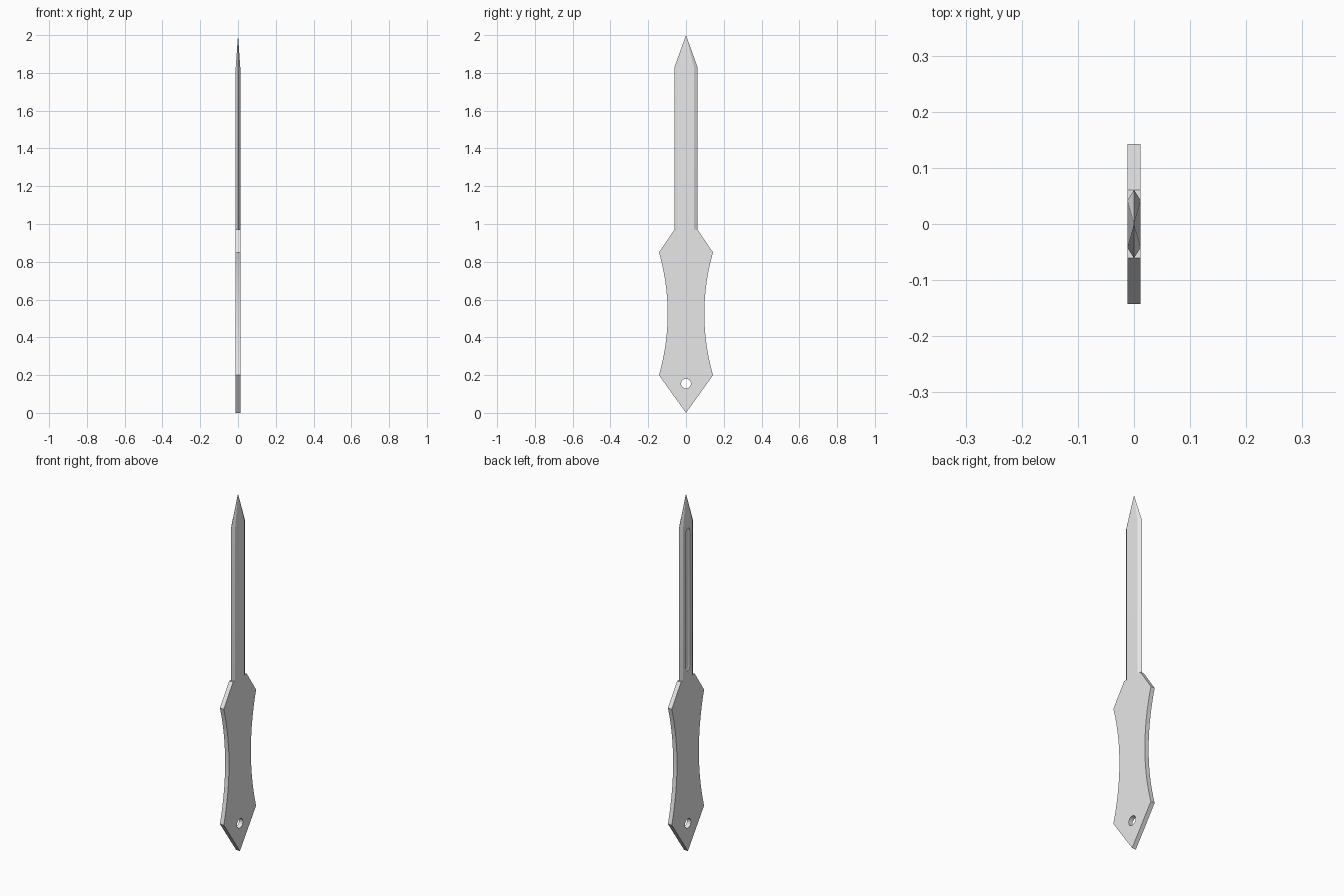
import bpy
import bmesh
from math import pi
from mathutils import Matrix

cube = bpy.data.objects.get("Cube")
if cube:
    bpy.data.objects.remove(cube, do_unlink=True)

HALF = 0.012          # half thickness of the flat stock
SHOULDER = 0.97       # where handle meets blade

# One plain metal colour
steel = bpy.data.materials.new("grey steel")
steel.use_nodes = True
steel.diffuse_color = (0.8, 0.8, 0.8, 1)
steel.node_tree.nodes["Principled BSDF"].inputs["Base Color"].default_value = (0.8, 0.8, 0.8, 1)


def make_object(name, bm):
    bmesh.ops.recalc_face_normals(bm, faces=bm.faces)
    mesh = bpy.data.meshes.new(name)
    bm.to_mesh(mesh)
    bm.free()
    mesh.materials.append(steel)
    obj = bpy.data.objects.new(name, mesh)
    bpy.context.collection.objects.link(obj)
    return obj


def activate(obj):
    bpy.ops.object.select_all(action='DESELECT')
    obj.select_set(True)
    bpy.context.view_layer.objects.active = obj


def cut(target, cutter):
    cutter.hide_render = True
    mod = target.modifiers.new("cut", 'BOOLEAN')
    mod.operation = 'DIFFERENCE'
    mod.solver = 'EXACT'
    mod.object = cutter
    activate(target)
    bpy.ops.object.modifier_apply(modifier=mod.name)
    bpy.data.objects.remove(cutter, do_unlink=True)


# Handle: mirrored outline with waisted sides, extruded through its thickness
STEPS = 20
side = []
for i in range(STEPS + 1):
    t = 2 * i / STEPS - 1
    side.append((0.097 + 0.046 * t * t, 0.525 + 0.325 * t))
side.append((0.061, SHOULDER))
outline = [(0, 0)] + side + [(-y, z) for y, z in reversed(side)]
bm = bmesh.new()
face = bm.faces.new([bm.verts.new((-HALF, y, z)) for y, z in outline])
extruded = bmesh.ops.extrude_face_region(bm, geom=[face])["geom"]
bmesh.ops.translate(bm, vec=(2 * HALF, 0, 0),
                    verts=[v for v in extruded if isinstance(v, bmesh.types.BMVert)])
handle = make_object("handle", bm)

# Lanyard hole through the pommel
bm = bmesh.new()
bmesh.ops.create_cone(bm, cap_ends=True, segments=32, radius1=0.026, radius2=0.026, depth=0.1,
                      matrix=Matrix.Translation((0, 0, 0.155)) @ Matrix.Rotation(pi / 2, 4, 'Y'))
cut(handle, make_object("hole_cutter", bm))

# Blade: six-sided bar with bevelled edges, drawn to a point
section = [(0, 0.061), (HALF, 0.042), (HALF, -0.042),
           (0, -0.061), (-HALF, -0.042), (-HALF, 0.042)]
bm = bmesh.new()
low = [bm.verts.new((x, y, SHOULDER)) for x, y in section]
high = [bm.verts.new((x, y, 1.83)) for x, y in section]
tip = bm.verts.new((0, 0, 2))
bm.faces.new(low)
for i in range(6):
    j = (i + 1) % 6
    bm.faces.new((low[i], low[j], high[j], high[i]))
    bm.faces.new((high[i], high[j], tip))
blade = make_object("blade", bm)

# Fuller: rounded groove along one flat of the blade
bm = bmesh.new()
bmesh.ops.create_uvsphere(bm, u_segments=24, v_segments=12, radius=1)
bmesh.ops.scale(bm, vec=(0.007, 0.018, 0.03), verts=bm.verts)
for v in bm.verts:
    v.co.z += 1.78 if v.co.z > 0.001 else 1.04
    v.co.x -= HALF
cut(blade, make_object("groove_cutter", bm))

for obj in (handle, blade):
    activate(obj)
    bpy.ops.object.shade_smooth_by_angle(angle=pi / 9)
